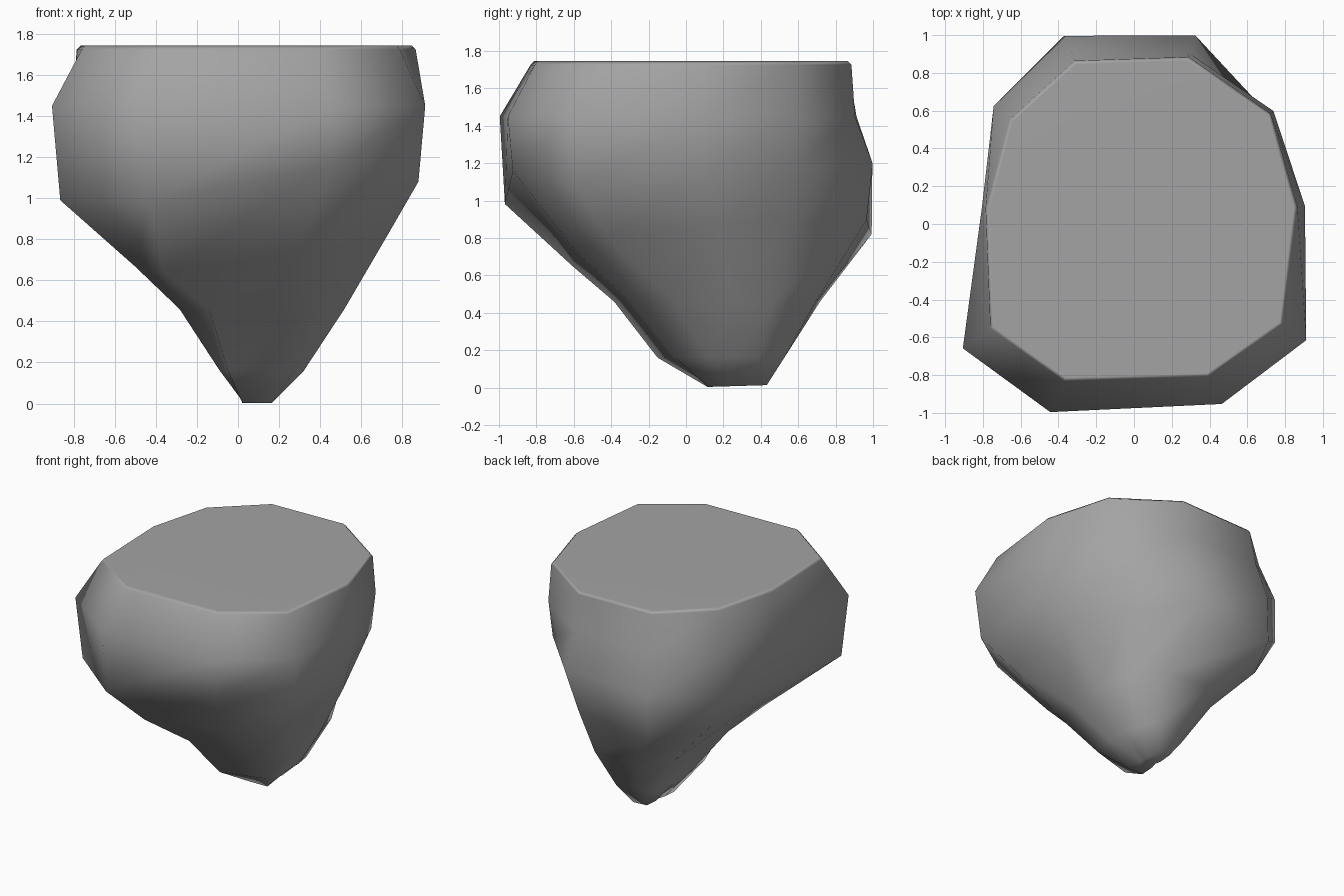
import bpy
import bmesh
from math import cos, sin, radians
from mathutils import Vector

default_cube = bpy.data.objects.get("Cube")
if default_cube:
    bpy.data.objects.remove(default_cube, do_unlink=True)


def make_material(name, grey):
    material = bpy.data.materials.new(name)
    material.use_nodes = True
    colour = (grey, grey, grey, 1)
    material.diffuse_color = colour
    shader = material.node_tree.nodes["Principled BSDF"]
    shader.inputs["Base Color"].default_value = colour
    shader.inputs["Roughness"].default_value = 0.8
    return material


# Compass directions shared by every cross-section of the rock
DIRECTIONS = [Vector((cos(radians(a)), sin(radians(a)), 0))
              for a in (6, 39, 72, 110, 140, 174, 216, 246, 296, 326)]
BACK_RIGHT, FRONT_LEFT = 4, 8


def add_ring(bm, centre, radii, tilt=(0, 0), raised=None, lift=0):
    """One cross-section; tilt raises it along x and y, lift raises one corner."""
    ring = []
    for i, (direction, radius) in enumerate(zip(DIRECTIONS, radii)):
        point = Vector(centre) + direction * radius
        point.z += tilt[0] * point.x + tilt[1] * point.y
        if i == raised:
            point.z += lift
        ring.append(bm.verts.new(point))
    return ring


def bridge(bm, lower, upper):
    """Skin the gap between two neighbouring cross-sections."""
    count = len(lower)
    for i in range(count):
        j = (i + 1) % count
        bm.faces.new((lower[i], lower[j], upper[j], upper[i]))


bm = bmesh.new()
top_radii = (.87, .93, .93, .92, .86, .79, .94, .91, .9, .95)

# Cross-sections from the tip up to the rim
rings = [
    add_ring(bm, (.09, .27, 0), (.05, .08, .17, .16, .08, .05, .08, .17, .17, .06), (0, .03)),
    add_ring(bm, (.13, .25, .16), (.19, .22, .29, .29, .27, .22, .27, .44, .34, .23)),
    add_ring(bm, (.12, .2, .46), (.4, .43, .52, .55, .49, .38, .5, .64, .55, .48)),
    add_ring(bm, (-.05, .1, .76), (.81, .75, .91, .95, .73, .46, .56, .77, .77, .93),
             (.13, .11), BACK_RIGHT, .1),
    add_ring(bm, (0, 0, 1.09), (.88, .92, 1.05, 1.06, .97, .78, 1.07, 1.06, 1.03, 1.06),
             (.05, .09), FRONT_LEFT, .13),
    add_ring(bm, (0, 0, 1.45), (.91, .95, .95, .97, .97, .81, 1.12, 1.09, 1.06, 1.1)),
    add_ring(bm, (0, 0, 1.725), top_radii),
    add_ring(bm, (0, 0, 1.745), [r - .02 for r in top_radii]),
]
for lower, upper in zip(rings, rings[1:]):
    bridge(bm, lower, upper)

# Flat plateau and blunt tip
bm.faces.new(rings[-1])
bm.faces.new(reversed(rings[0]))
for face in bm.faces:
    face.smooth = True

mesh = bpy.data.meshes.new("floating_rock")
bm.to_mesh(mesh)
bm.free()
rock = bpy.data.objects.new("floating_rock", mesh)
bpy.context.collection.objects.link(rock)
mesh.materials.append(make_material("stone grey", .37))

# Keep the plateau flat and the large faces dominant in the smooth shading
rock.modifiers.new("weighted_normals", "WEIGHTED_NORMAL")
